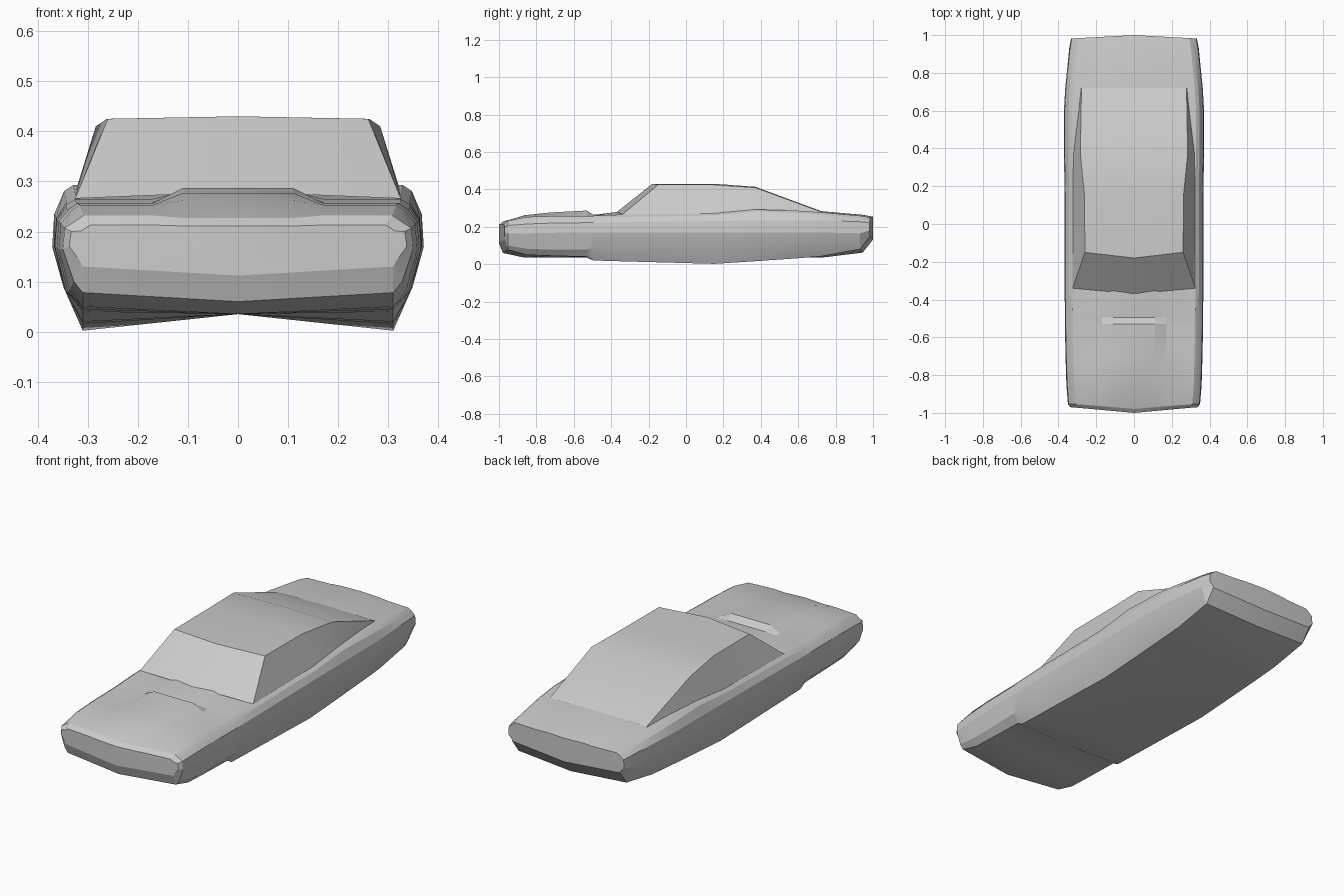
import bpy

def loft(name, rows, cap_ends):
    """Skin rows of half-section points, mirrored across x = 0."""
    n = len(rows[0])
    verts = [p for row in rows for p in row]
    faces = [(i * n + j, i * n + j + 1, (i + 1) * n + j + 1, (i + 1) * n + j)
             for i in range(len(rows) - 1) for j in range(n - 1)]
    if cap_ends:
        faces += [tuple(reversed(range(n))), tuple(range(len(verts) - n, len(verts)))]
    mesh = bpy.data.meshes.new(name)
    mesh.from_pydata(verts, [], faces)
    obj = bpy.data.objects.new(name, mesh)
    bpy.context.collection.objects.link(obj)
    bpy.context.view_layer.objects.active = obj
    obj.select_set(True)
    mod = obj.modifiers.new("mirror", 'MIRROR')
    mod.use_clip = True
    mod.merge_threshold = 0.0005
    bpy.ops.object.modifier_apply(modifier=mod.name)
    bpy.ops.object.mode_set(mode='EDIT')
    bpy.ops.mesh.select_all(action='SELECT')
    bpy.ops.mesh.remove_doubles(threshold=0.0005)
    bpy.ops.mesh.normals_make_consistent(inside=False)
    bpy.ops.object.mode_set(mode='OBJECT')
    bpy.ops.object.shade_smooth_by_angle(angle=0.3)
    obj.select_set(False)
    return obj

# Body stations: y, centre bow, half width, then heights of
# sill, lower crease, waist, upper crease, shoulder, centre line
stations = [
    (-0.970, -0.030, 0.337, 0.130, 0.140, 0.170, 0.200, 0.213, 0.211),
    (-0.952, -0.027, 0.350, 0.078, 0.100, 0.165, 0.207, 0.232, 0.227),
    (-0.850, -0.012, 0.358, 0.050, 0.082, 0.165, 0.215, 0.253, 0.262),
    (-0.720, 0.000, 0.362, 0.045, 0.078, 0.168, 0.220, 0.257, 0.277),
    (-0.530, 0.000, 0.366, 0.040, 0.080, 0.170, 0.222, 0.257, 0.287),
    (-0.495, 0.000, 0.366, 0.020, 0.080, 0.170, 0.222, 0.259, 0.264),
    (-0.360, 0.000, 0.367, 0.016, 0.083, 0.170, 0.225, 0.265, 0.280),
    (0.150, 0.000, 0.367, 0.002, 0.085, 0.170, 0.230, 0.272, 0.280),
    (0.370, 0.000, 0.371, 0.016, 0.090, 0.170, 0.235, 0.293, 0.296),
    (0.600, 0.000, 0.371, 0.032, 0.093, 0.170, 0.235, 0.286, 0.290),
    (0.720, 0.003, 0.364, 0.042, 0.095, 0.170, 0.235, 0.278, 0.284),
    (0.930, 0.015, 0.343, 0.080, 0.102, 0.165, 0.227, 0.259, 0.264),
    (0.982, 0.018, 0.333, 0.150, 0.158, 0.180, 0.222, 0.250, 0.254),
]

def body_row(y, bow, w, sill, low, waist, up, shoulder, centre):
    belly = max(0.035, sill - 0.018)
    section = [(0, belly), (0.31, sill), (w - 0.022, low), (w, waist),
               (w - 0.004, up), (w - 0.024, shoulder - 0.012),
               (w - 0.042, shoulder), (0.17, shoulder), (0.11, centre), (0, centre)]
    return [(x, y + bow * (1 - min(x / 0.33, 1)), z) for x, z in section]

loft("car_body", [body_row(*s) for s in stations], True)

# Cabin: each row runs from the belt line to the roof edge to the centre line
cabin = [
    [(0.326, -0.34, 0.264), (0.325, -0.34, 0.266), (0, -0.37, 0.279)],
    [(0.325, -0.15, 0.266), (0.260, -0.15, 0.425), (0, -0.18, 0.430)],
    [(0.325, 0.15, 0.270), (0.262, 0.15, 0.425), (0, 0.15, 0.430)],
    [(0.321, 0.37, 0.291), (0.284, 0.37, 0.410), (0, 0.37, 0.414)],
    [(0.281, 0.72, 0.276), (0.278, 0.72, 0.281), (0, 0.72, 0.285)],
]
loft("cabin", cabin, False)
